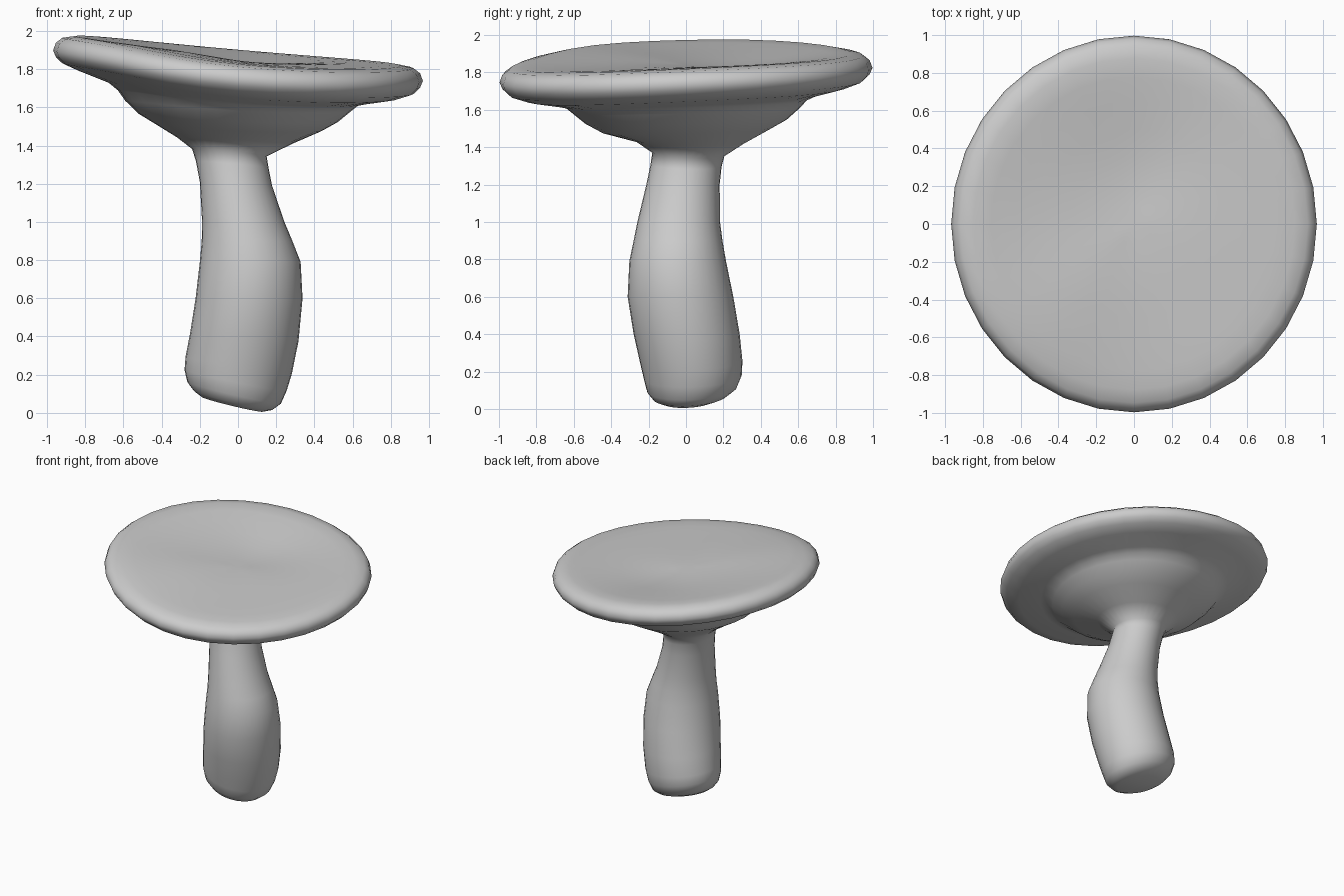
import bpy, bmesh
from math import cos, sin, exp, pi

SEG = 32
ANGLES = [2 * pi * i / SEG for i in range(SEG)]


def loft(name, rings):
    """Skin a list of rings into one smooth closed body with a centre fan at each end."""
    bm = bmesh.new()
    loops = [[bm.verts.new(p) for p in ring] for ring in rings]
    for a, b in zip(loops, loops[1:]):
        for i in range(SEG):
            j = (i + 1) % SEG
            bm.faces.new((a[i], a[j], b[j], b[i]))
    for loop in (loops[0], loops[-1]):
        hub = bm.verts.new([sum(v.co[k] for v in loop) / SEG for k in range(3)])
        for i in range(SEG):
            bm.faces.new((loop[i], loop[(i + 1) % SEG], hub))
    bmesh.ops.recalc_face_normals(bm, faces=bm.faces)
    me = bpy.data.meshes.new(name)
    bm.to_mesh(me)
    bm.free()
    ob = bpy.data.objects.new(name, me)
    bpy.context.collection.objects.link(ob)
    for p in me.polygons:
        p.use_smooth = True
    return ob


def stem_ring(z, left, right, front, back, tx, ty):
    cx, cy = (left + right) / 2, (front + back) / 2
    rx, ry = (right - left) / 2, (back - front) / 2
    return [(cx + rx * cos(a), cy + ry * sin(a),
             z + tx * rx * cos(a) + ty * ry * sin(a)) for a in ANGLES]


def blob(x, y, cx, cy, s):
    return exp(-((x - cx) ** 2 + (y - cy) ** 2) / s)


def cap_ring(r, z, w, top=0):
    # the brim leans towards +x and -y, with a slight wave; the top gets a dip and a swell
    ring = []
    for a in ANGLES:
        x, y = 0.968 * r * cos(a), 0.997 * r * sin(a)
        h = w * (-0.078 * cos(a) + 0.04 * sin(a) + 0.016 * cos(2 * a))
        h += 0.022 * w * blob(cos(a), sin(a), -0.75, -0.66, 0.3)
        h += top * (0.02 * blob(x, y, -0.25, -0.4, 0.12) - 0.025 * blob(x, y, 0, 0.3, 0.1))
        ring.append((x, y, z + h))
    return ring


# Curved stem: height, left, right, front, back, tilt in x, tilt in y
stem = [
    (0.045, -0.19, 0.13, -0.13, 0.16, -0.24, 0.06),
    (0.065, -0.23, 0.18, -0.175, 0.22, -0.24, 0.06),
    (0.105, -0.265, 0.225, -0.208, 0.272, -0.23, 0.05),
    (0.17, -0.28, 0.255, -0.225, 0.298, -0.20, 0.04),
    (0.25, -0.275, 0.283, -0.245, 0.302, -0.15, 0.02),
    (0.40, -0.25, 0.317, -0.28, 0.287, -0.08, 0),
    (0.60, -0.222, 0.338, -0.312, 0.253, 0, 0),
    (0.79, -0.20, 0.328, -0.303, 0.214, 0, 0),
    (0.90, -0.19, 0.285, -0.28, 0.195, 0, 0),
    (1.00, -0.188, 0.243, -0.26, 0.182, 0, 0),
    (1.20, -0.20, 0.178, -0.212, 0.18, -0.05, 0),
    (1.30, -0.22, 0.16, -0.19, 0.19, -0.09, -0.03),
    (1.362, -0.24, 0.15, -0.18, 0.205, -0.10, -0.05),
    (1.425, -0.32, 0.28, -0.27, 0.31, -0.06, -0.02),
]
# Cap: funnel underside, rounded brim, shallow wavy top (radius, height, lean)
cap = [
    (0.45, 1.49, 0.25), (0.54, 1.54, 0.28), (0.61, 1.60, 0.35),
    (0.65, 1.64, 0.5), (0.70, 1.662, 0.68), (0.86, 1.70, 0.92),
    (0.95, 1.732, 1.0), (0.985, 1.765, 1.0), (1.0, 1.80, 1.0),
    (0.985, 1.84, 1.0), (0.95, 1.866, 1.0), (0.88, 1.878, 0.97),
]
top = [
    (0.78, 1.874, 0.84), (0.65, 1.866, 0.67), (0.50, 1.858, 0.5),
    (0.36, 1.852, 0.34), (0.22, 1.848, 0.2), (0.1, 1.846, 0.08),
]
loft("mushroom", [stem_ring(*s) for s in stem]
     + [cap_ring(*c) for c in cap]
     + [cap_ring(*c, top=1) for c in top])
